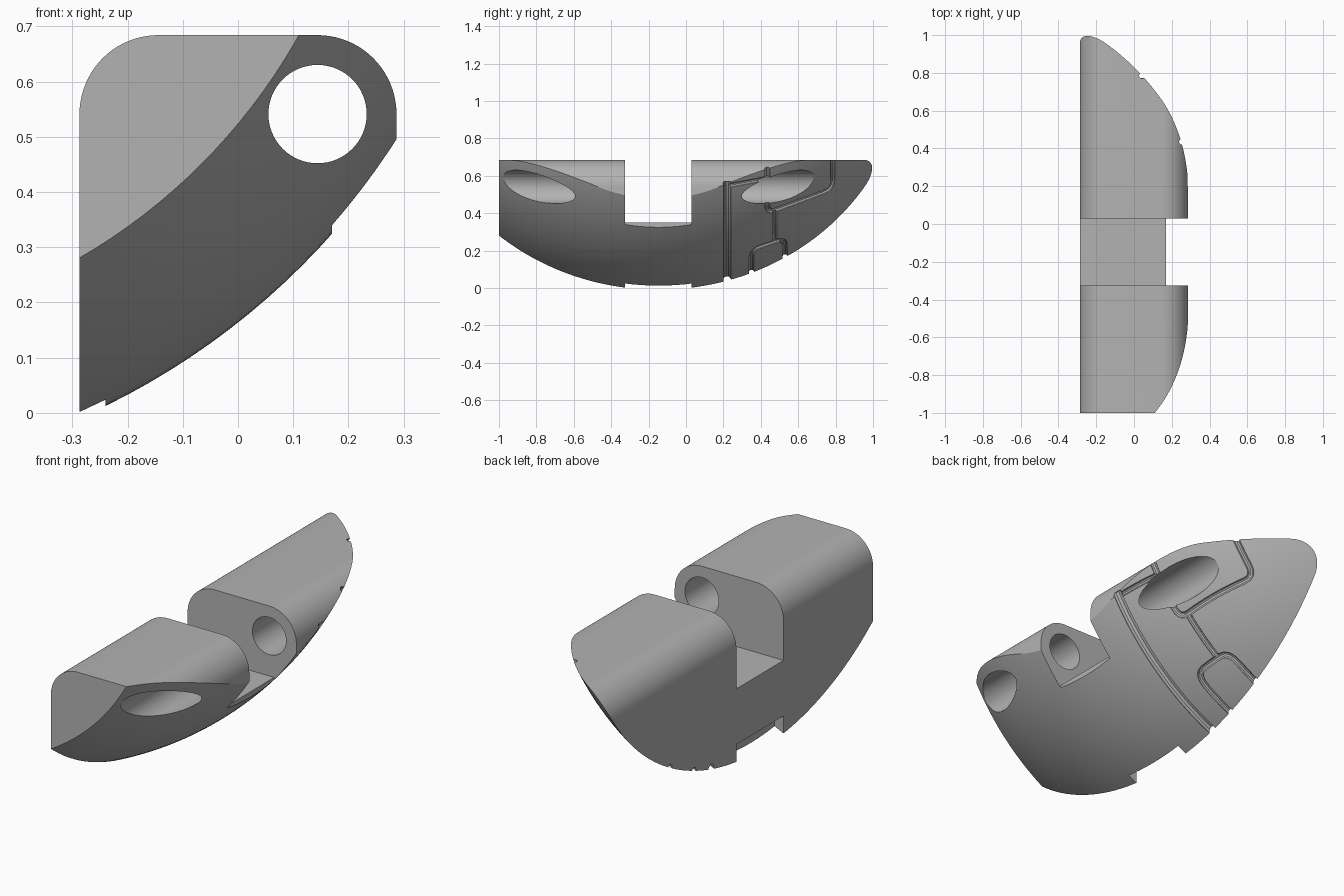
import bpy
import bmesh
import math
from mathutils import Matrix, Vector

default = bpy.data.objects.get("Cube")
if default:
    bpy.data.objects.remove(default, do_unlink=True)

HALF_W, TOP, CORNER = 0.287, 0.684, 0.143
HOLE = Vector((HALF_W - CORNER, 0, TOP - CORNER))
AXIS = Vector((-0.825, -0.147, 1.208))      # centre of the hull ellipsoid
R_MID, R_LONG = 1.331, 1.44

grey = bpy.data.materials.new("plain grey")
grey.use_nodes = True
grey.diffuse_color = (0.45, 0.45, 0.45, 1)
grey.node_tree.nodes["Principled BSDF"].inputs["Base Color"].default_value = (0.45, 0.45, 0.45, 1)


def add_object(name, bm):
    bmesh.ops.recalc_face_normals(bm, faces=bm.faces)
    mesh = bpy.data.meshes.new(name)
    bm.to_mesh(mesh)
    bm.free()
    obj = bpy.data.objects.new(name, mesh)
    bpy.context.collection.objects.link(obj)
    return obj


def prism(name, outline, y0, y1):
    bm = bmesh.new()
    face = bm.faces.new([bm.verts.new((x, y0, z)) for x, z in outline])
    ext = bmesh.ops.extrude_face_region(bm, geom=[face])["geom"]
    bmesh.ops.translate(bm, vec=(0, y1 - y0, 0),
                        verts=[v for v in ext if isinstance(v, bmesh.types.BMVert)])
    return add_object(name, bm)


def box(name, x0, x1, y0, y1, z0, z1):
    return prism(name, [(x0, z0), (x1, z0), (x1, z1), (x0, z1)], y0, y1)


def arc(cx, cz, r, a0, a1, n):
    angles = [math.radians(a0 + (a1 - a0) * i / n) for i in range(n + 1)]
    return [(cx + r * math.cos(a), cz + r * math.sin(a)) for a in angles]


def combine(target, cutter, operation="DIFFERENCE"):
    mod = target.modifiers.new("cut", "BOOLEAN")
    mod.operation, mod.solver, mod.object = operation, "EXACT", cutter
    mod.use_self = operation == "DIFFERENCE"
    graph = bpy.context.evaluated_depsgraph_get()
    mesh = bpy.data.meshes.new_from_object(target.evaluated_get(graph))
    target.modifiers.clear()
    target.data = mesh
    bpy.data.objects.remove(cutter, do_unlink=True)


def on_hull(y, z):
    r2 = R_MID ** 2 * (1 - ((y - AXIS.y) / R_LONG) ** 2)
    return Vector((AXIS.x + math.sqrt(r2 - (z - AXIS.z) ** 2), y, z))


def groove(path, radius):
    # Round the corners, then lay a tube along the hull
    pts = [Vector(path[0])]
    for prev, p, nxt in zip(path, path[1:], path[2:]):
        p = Vector(p)
        a = p + (Vector(prev) - p).normalized() * 0.045
        b = p + (Vector(nxt) - p).normalized() * 0.045
        pts += [a.lerp(p, t).lerp(p.lerp(b, t), t) for t in (0, 0.25, 0.5, 0.75, 1)]
    pts.append(Vector(path[-1]))
    dense = [pts[0]]
    for a, b in zip(pts, pts[1:]):
        n = max(1, round((b - a).length / 0.03))
        dense += [a.lerp(b, i / n) for i in range(1, n + 1)]
    curve = bpy.data.curves.new("groove_path", "CURVE")
    curve.dimensions = "3D"
    curve.bevel_depth, curve.bevel_resolution, curve.use_fill_caps = radius, 3, True
    spline = curve.splines.new("POLY")
    spline.points.add(len(dense) - 1)
    for point, p in zip(spline.points, dense):
        point.co = (*on_hull(*p), 1)
    temp = bpy.data.objects.new("groove_path", curve)
    bpy.context.collection.objects.link(temp)
    graph = bpy.context.evaluated_depsgraph_get()
    bm = bmesh.new()
    bm.from_mesh(bpy.data.meshes.new_from_object(temp.evaluated_get(graph)))
    bmesh.ops.remove_doubles(bm, verts=bm.verts, dist=0.0001)
    bpy.data.objects.remove(temp, do_unlink=True)
    return add_object("groove_cutter", bm)


# Round-topped block
outline = [(-HALF_W, -0.1), (HALF_W, -0.1)]
outline += arc(HOLE.x, HOLE.z, CORNER, 0, 90, 20)
outline += arc(-HOLE.x, HOLE.z, CORNER, 90, 180, 20)
body = prism("curved_body", outline, -1, 1.1)

# Keep only the part inside the ellipsoid hull
bm = bmesh.new()
bmesh.ops.create_uvsphere(bm, u_segments=192, v_segments=96, radius=1)
bmesh.ops.rotate(bm, verts=bm.verts, matrix=Matrix.Rotation(math.pi / 2, 3, "X"))
bmesh.ops.scale(bm, verts=bm.verts, vec=(R_MID, R_LONG, R_MID))
bmesh.ops.translate(bm, verts=bm.verts, vec=AXIS)
combine(body, add_object("hull_shape", bm), "INTERSECT")

# Surface grooves on the rear half
for path, radius in [
    ([(0.22, 0.0), (0.22, 0.565)], 0.022),
    ([(0.22, 0.545), (0.43, 0.585)], 0.013),
    ([(0.435, 0.68), (0.435, 0.4), (0.785, 0.53), (0.785, 0.75)], 0.015),
    ([(0.475, 0.41), (0.475, 0.25)], 0.014),
    ([(0.35, 0.02), (0.35, 0.205), (0.53, 0.265), (0.53, 0.08)], 0.015),
]:
    combine(body, groove(path, radius))

# Lengthwise bore
combine(body, prism("bore_cutter", arc(HOLE.x, HOLE.z, 0.089, 0, 354.375, 63), -1.2, 1.2))

# Saddle notch, its outer trim and the small lower notch
for x0, x1, z0, z1 in [(-1, 1, 0.35, 1), (0.17, 1, 0.2, 1), (-1, -0.24, -1, 0.085)]:
    combine(body, box("notch_cutter", x0, x1, -0.325, 0.03, z0, z1))

# Finish
body.data.materials.clear()
body.data.materials.append(grey)
for poly in body.data.polygons:
    poly.material_index = 0
bpy.ops.object.select_all(action="DESELECT")
body.select_set(True)
bpy.context.view_layer.objects.active = body
bpy.ops.object.shade_smooth_by_angle(angle=math.radians(25))
